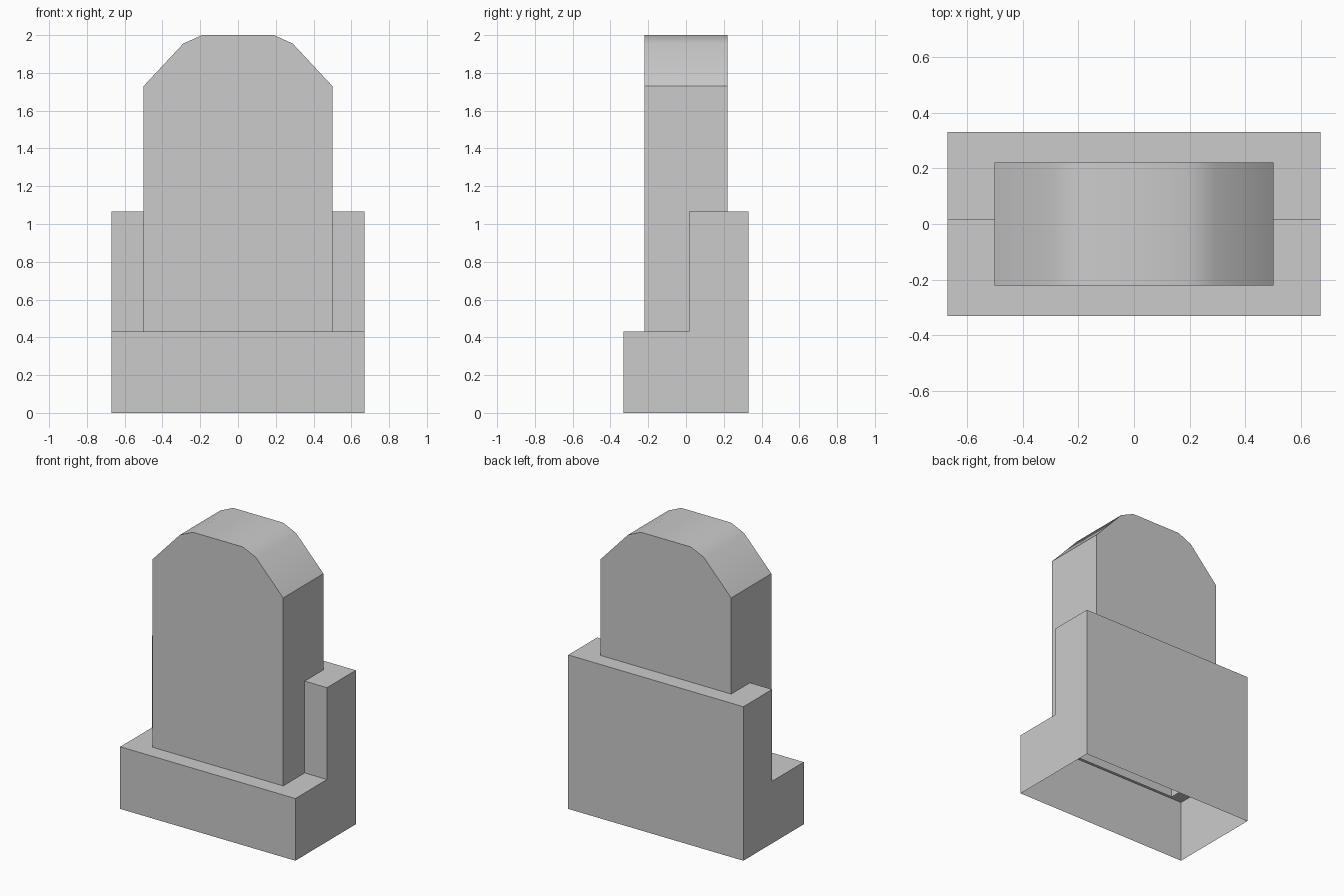
import bpy, bmesh

if "Cube" in bpy.data.objects:
    bpy.data.objects.remove(bpy.data.objects["Cube"])


def extrude_profile(name, profile, axis, half, smooth_angle=None):
    """Extrude a 2D profile symmetrically along x or y; its first edge is the open underside."""
    bm = bmesh.new()

    def ring(d):
        return [bm.verts.new((d, a, z) if axis == 'x' else (a, d, z)) for a, z in profile]

    r0, r1 = ring(-half), ring(half)
    n = len(profile)
    bm.faces.new(r0)
    bm.faces.new(r1[::-1])
    sides = [bm.faces.new((r0[i], r1[i], r1[(i + 1) % n], r0[(i + 1) % n])) for i in range(n)]
    bmesh.ops.recalc_face_normals(bm, faces=bm.faces)
    bmesh.ops.delete(bm, geom=[sides[0]], context='FACES_ONLY')
    mesh = bpy.data.meshes.new(name)
    bm.to_mesh(mesh)
    bm.free()
    obj = bpy.data.objects.new(name, mesh)
    bpy.context.collection.objects.link(obj)
    if smooth_angle:
        bpy.ops.object.select_all(action='DESELECT')
        obj.select_set(True)
        bpy.context.view_layer.objects.active = obj
        bpy.ops.object.shade_smooth_by_angle(angle=smooth_angle)
    return obj


# Stepped base: low front ledge, tall back block, open underneath
extrude_profile("stepped_base",
                [(-0.33, 0), (0.33, 0), (0.33, 1.065), (0.015, 1.065), (0.015, 0.43), (-0.33, 0.43)],
                'x', 0.67)

# Upright slab with a faceted, softly shaded crown, sunk a little into the base
crown = [(0.5, 1.73), (0.29, 1.955), (0.19, 2.0)]
mirrored = [(-x, z) for x, z in reversed(crown)]
extrude_profile("upright_slab", [(-0.5, 0.36), (0.5, 0.36)] + crown + mirrored,
                'y', 0.22, smooth_angle=0.5236)
